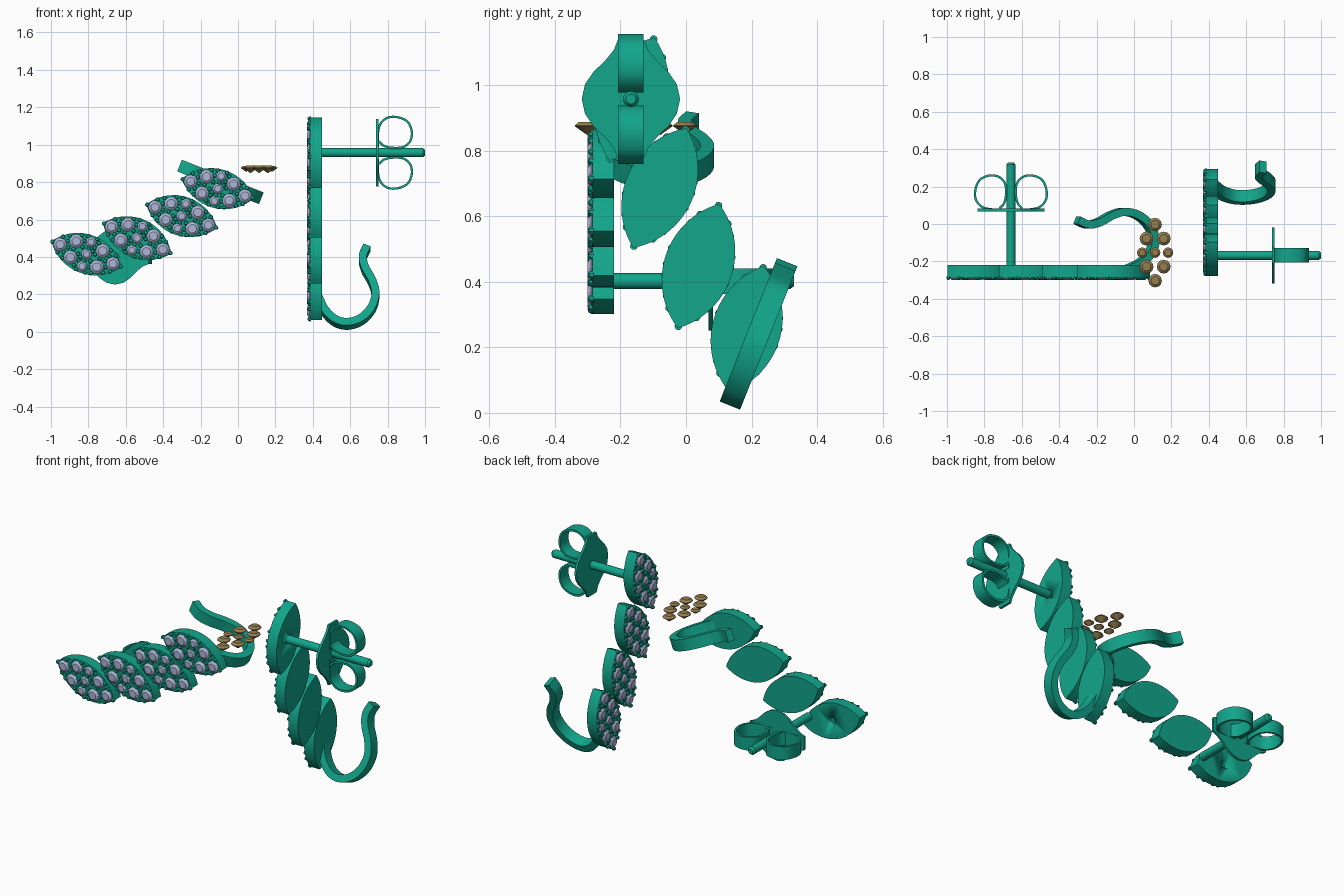
import bpy, bmesh, math
from mathutils import Matrix, Vector

if "Cube" in bpy.data.objects:
    bpy.data.objects.remove(bpy.data.objects["Cube"])


def material(name, rgb):
    m = bpy.data.materials.new(name)
    m.diffuse_color = (*rgb, 1)
    m.use_nodes = True
    m.node_tree.nodes["Principled BSDF"].inputs["Base Color"].default_value = m.diffuse_color
    return m


METAL = material("green_metal", (0.006, 0.38, 0.26))
STONE = material("pale_stone", (0.42, 0.47, 0.68))
GOLD = material("gold_stone", (0.30, 0.21, 0.08))


def make(name, verts, faces, mat, angle=35):
    bm = bmesh.new()
    vs = [bm.verts.new(v) for v in verts]
    for f in faces:
        bm.faces.new([vs[i] for i in f])
    bmesh.ops.recalc_face_normals(bm, faces=bm.faces)
    me = bpy.data.meshes.new(name)
    bm.to_mesh(me)
    bm.free()
    me.materials.append(mat)
    me.polygons.foreach_set("use_smooth", [True] * len(me.polygons))
    me.set_sharp_from_angle(angle=math.radians(angle))
    ob = bpy.data.objects.new(name, me)
    bpy.context.collection.objects.link(ob)
    return ob


def lathe(profile, n, mat4, verts, faces):
    """Spin (radius, height) points round local z and append to verts/faces."""
    rings = []
    for r, h in profile:
        k = 1 if r == 0 else n
        rings.append([len(verts) + i for i in range(k)])
        for i in range(k):
            t = 2 * math.pi * i / n
            verts.append(mat4 @ Vector((r * math.cos(t), r * math.sin(t), h)))
    for a, b in zip(rings, rings[1:]):
        for i in range(n):
            j = (i + 1) % n
            if len(a) == 1:
                faces.append((a[0], b[i], b[j]))
            elif len(b) == 1:
                faces.append((a[i], a[j], b[0]))
            else:
                faces.append((a[i], a[j], b[j], b[i]))
    for ring in (rings[0], rings[-1]):
        if len(ring) > 1:
            faces.append(tuple(ring))


def prism(name, outline, z0, z1, mat4):
    n = len(outline)
    verts = [mat4 @ Vector((x, y, z)) for z in (z0, z1) for x, y in outline]
    faces = [(i, (i + 1) % n, n + (i + 1) % n, n + i) for i in range(n)]
    faces += [tuple(range(n)), tuple(range(n, 2 * n))]
    return make(name, verts, faces, METAL)


def smooth_path(pts, steps=6):
    p = [2 * pts[0] - pts[1]] + pts + [2 * pts[-1] - pts[-2]]
    out = []
    for i in range(1, len(p) - 2):
        a, b, c, d = p[i - 1:i + 3]
        for k in range(steps):
            t = k / steps
            out.append(0.5 * (2 * b + (c - a) * t + (2 * a - 5 * b + 4 * c - d) * t * t
                              + (3 * b - a - 3 * c + d) * t ** 3))
    return out + [pts[-1]]


def ribbon(name, pts, wdir, width, thick):
    path = smooth_path([Vector(p) for p in pts])
    w = Vector(wdir).normalized() * width / 2
    verts, faces = [], []
    for i, p in enumerate(path):
        tan = path[min(i + 1, len(path) - 1)] - path[max(i - 1, 0)]
        n = tan.cross(w).normalized() * thick / 2
        verts += [p + w + n, p - w + n, p - w - n, p + w - n]
    for i in range(len(path) - 1):
        for k in range(4):
            a, b = 4 * i + k, 4 * i + (k + 1) % 4
            faces.append((a, b, b + 4, a + 4))
    e = len(verts) - 4
    faces += [(0, 1, 2, 3), (e, e + 1, e + 2, e + 3)]
    return make(name, verts, faces, METAL)


# Stone layout shared by every leaf: lateral, along, radius
STONES = [(0, s * .15, .036) for s in (-1, 1)]
STONES += [(u * .046, s * .075, .037) for u in (-1, 1) for s in (-1, 1)]
STONES += [(u * .069, 0, .028) for u in (-1, 0, 1)]


def stones(name, mat4, mat):
    verts, faces = [], []
    for u, v, r in STONES:
        lathe([(0, -.8 * r), (r, -.08 * r), (r, 0), (.62 * r, .3 * r)], 12,
              mat4 @ Matrix.Translation((u, v, 0)), verts, faces)
    return make(name, verts, faces, mat, 10)


L, W = .2, .105
R = (L * L + W * W) / (2 * W)


def half_width(v):
    return math.sqrt(max(R * R - v * v, 0)) - (R - W) if abs(v) < L else 0


def beads(name, mat4):
    spots, verts, faces = [], [], []
    for u, v, r in STONES:
        for k in range(16):
            t = math.pi * k / 8
            p = (u + (r + .008) * math.cos(t), v + (r + .008) * math.sin(t))
            if abs(p[0]) > half_width(p[1]) - .006:
                continue
            if any(math.dist(p, s[:2]) < s[2] + .004 for s in STONES):
                continue
            if all(math.dist(p, q) > .021 for q in spots):
                spots.append(p)
    for p in spots:
        lathe([(.012, -.004), (.012, .003), (.0085, .011), (0, .015)], 8,
              mat4 @ Matrix.Translation((*p, 0)), verts, faces)
    return make(name, verts, faces, METAL)


# Leaves of the upright earring: centre y, centre z, axis angle
ys = [L * (-1 + i / 14) for i in range(29)]
outline = [(half_width(v), v) for v in ys] + [(-half_width(v), v) for v in ys[-2:0:-1]]
LEAVES = [(-.165, .957, 70), (-.08, .686, 66), (.038, .448, 71.6), (.185, .255, 75)]
body, fastener = [], []
for i, (cy, cz, ang) in enumerate(LEAVES, 1):
    c, s = math.cos(math.radians(ang)), math.sin(math.radians(ang))
    m = Matrix(((0, 0, -1, .385), (-s, c, 0, cy), (c, s, 0, cz), (0, 0, 0, 1)))
    body.append(prism(f"leaf_{i}", outline, -.065, 0, m))
    body.append(stones(f"leaf_stones_{i}", m @ Matrix.Translation((0, 0, .004)), STONE))
    body.append(beads(f"leaf_beads_{i}", m))

# Post socket in the back of the first leaf
PY, PZ = -.168, .957
AX = Matrix.Translation((0, PY, PZ)) @ Matrix.Rotation(math.pi / 2, 4, 'Y')
v, f = [], []
lathe([(.024, .42), (.024, .48)], 20, AX, v, f)
cutter = make("socket_cutter", v, f, METAL)
cutter.hide_render = True
mod = body[0].modifiers.new("socket", 'BOOLEAN')
mod.operation, mod.object = 'DIFFERENCE', cutter
cut = bpy.data.meshes.new_from_object(
    body[0].evaluated_get(bpy.context.evaluated_depsgraph_get()))
body[0].modifiers.clear()
body[0].data = cut
bpy.data.objects.remove(cutter)

# Hook
HOOK = [(.43, .18), (.465, .11), (.52, .058), (.587, .042), (.66, .066), (.715, .125),
        (.735, .2), (.716, .27), (.68, .335), (.667, .395), (.69, .452)]
body.append(ribbon("hook", [(x, .132 + (z - .018) * .4, z) for x, z in HOOK],
                   (0, .93, -.37), .067, .042))

# Post
v, f = [], []
lathe([(.024, .45), (.024, .988), (.015, 1.0)], 24, AX, v, f)
fastener.append(make("post", v, f, METAL))

# Clutch: shaped plate and two scroll loops
edge = [(.04, .18), (.052, .15), (.078, .118), (.115, .082), (.14, .045), (.15, 0)]
edge += [(u, -w) for u, w in edge[-2::-1]]
plate = edge + [(-u, w) for u, w in edge[::-1]]
fastener.append(prism("clutch_plate", plate, .738, .752, Matrix(
    ((0, 0, 1, 0), (1, 0, 0, PY), (0, 1, 0, PZ), (0, 0, 0, 1)))))
LOOP = [(.03, .006), (.10, .006), (.155, .02), (.188, .06), (.189, .115), (.165, .165),
        (.115, .187), (.065, .18), (.032, .145), (.026, .09), (.036, .04), (.06, .012)]
for sgn, side in ((1, "upper"), (-1, "lower")):
    fastener.append(ribbon(f"clutch_loop_{side}",
                           [(.742 + b, PY, PZ + sgn * a) for a, b in LOOP],
                           (0, 1, 0), .078, .012))

# Second earring: mirrored copy turned to face the front, its fastener slid along
MIRROR = Matrix(((0, 0, -1, .147), (1, 0, 0, -.67), (0, 1, 0, .58), (0, 0, 0, 1)))
SLIDE = Matrix.Translation((.152, 0, -.01))
for parts, m in ((body, MIRROR), (fastener, SLIDE @ MIRROR)):
    for ob in parts:
        me = ob.data.copy()
        me.transform(m)
        me.flip_normals()
        bpy.context.collection.objects.link(
            bpy.data.objects.new("front_" + ob.name, me))

# Loose gold stones
stones("loose_gold_stones", Matrix.Translation((.113, -.153, .877)), GOLD)
